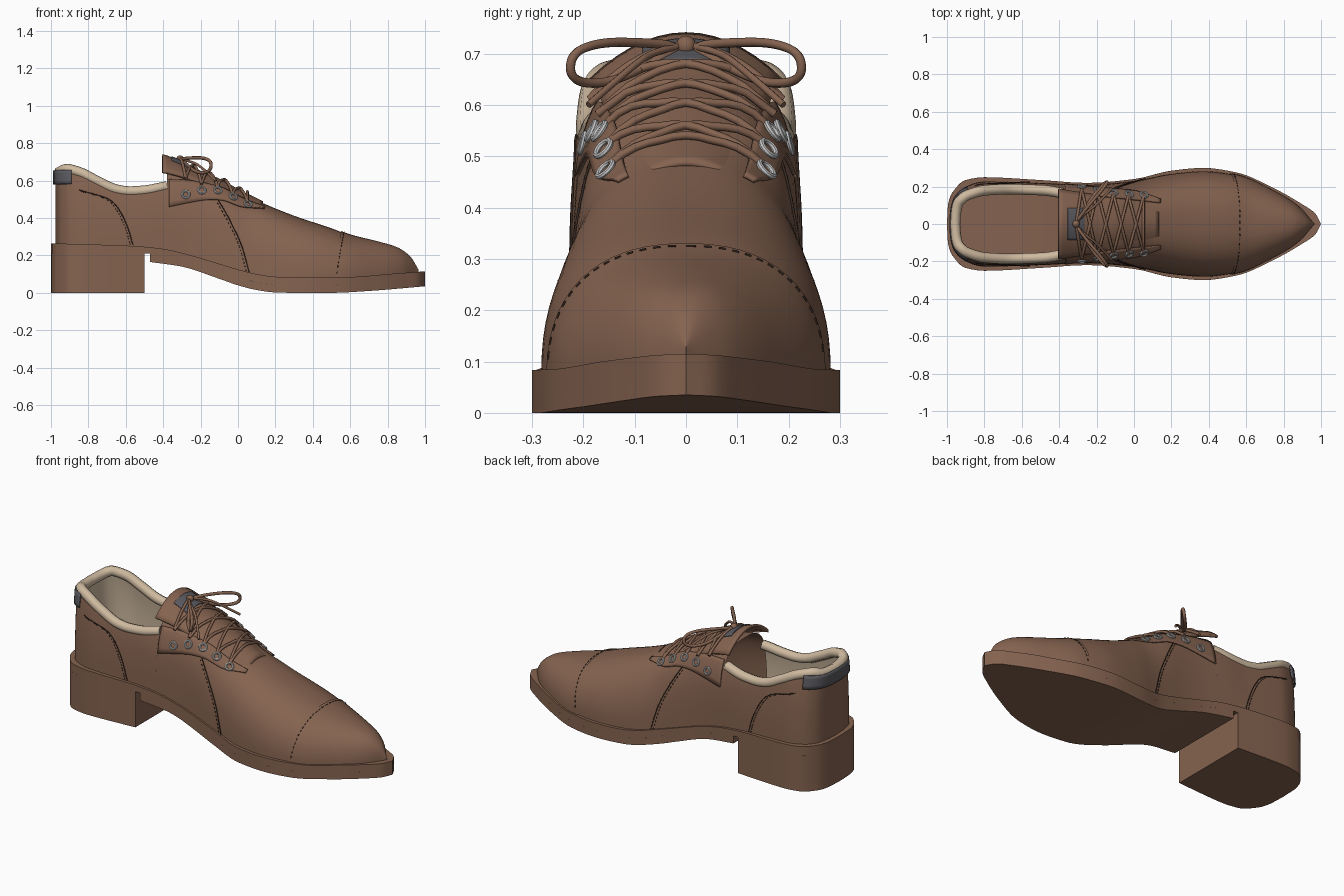
import bpy, bmesh, math
from mathutils import Vector

if "Cube" in bpy.data.objects:
    bpy.data.objects.remove(bpy.data.objects["Cube"])


def material(name, rgb):
    m = bpy.data.materials.new(name)
    m.use_nodes = True
    m.diffuse_color = (*rgb, 1)
    m.node_tree.nodes["Principled BSDF"].inputs["Base Color"].default_value = (*rgb, 1)
    return m


LEATHER = material("brown leather", (0.235, 0.125, 0.08))
LINING = material("beige lining", (0.62, 0.49, 0.35))
GREY = material("dark grey fabric", (0.10, 0.10, 0.115))
METAL = material("silver metal", (0.55, 0.55, 0.55))
THREAD = material("dark thread", (0.035, 0.02, 0.014))


def smooth_profile(*pts):
    """Monotone cubic through (x, value) pairs."""
    xs, ys = zip(*pts)
    s = [(ys[i + 1] - ys[i]) / (xs[i + 1] - xs[i]) for i in range(len(xs) - 1)]
    m = [s[0]] + [2 * a * b / (a + b) if a * b > 0 else 0 for a, b in zip(s, s[1:])] + [s[-1]]

    def f(x):
        x = min(max(x, xs[0]), xs[-1])
        i = next(k for k in range(len(s)) if x <= xs[k + 1])
        h = xs[i + 1] - xs[i]
        t = (x - xs[i]) / h
        return (ys[i] * (1 + 2 * t) * (1 - t) ** 2 + ys[i + 1] * t * t * (3 - 2 * t)
                + h * (m[i] * t * (1 - t) ** 2 - m[i + 1] * t * t * (1 - t)))
    return f


# Profiles along the length of the shoe
sole_w = smooth_profile((-1, 0), (-.995, .1), (-.97, .17), (-.9, .235), (-.8, .25), (-.5, .235), (-.25, .22),
                        (0, .24), (.2, .285), (.37, .3), (.55, .275), (.75, .19), (.9, .105), (.97, .055), (1, 0))
upper_w = smooth_profile((-.975, 0), (-.97, .08), (-.95, .15), (-.9, .2), (-.8, .228), (-.5, .22), (-.25, .21),
                         (0, .23), (.2, .268), (.37, .282), (.55, .26), (.75, .175), (.88, .095), (.965, 0))
welt_top = smooth_profile((-1, .265), (-.55, .25), (-.4, .235), (-.25, .2), (-.1, .155), (0, .125), (.1, .1),
                          (.2, .086), (.3, .083), (.6, .085), (.8, .1), (1, .115))
welt_low = smooth_profile((-1, .21), (-.47, .209), (-.3, .175), (-.1, .12), (0, .085), (.1, .055), (.2, .042),
                          (.5, .04), (.75, .055), (1, .075))
ground = smooth_profile((-.47, .165), (-.3, .14), (-.1, .075), (0, .04), (.1, .015), (.2, .002), (.3, 0),
                        (.5, 0), (.7, .01), (1, .035))
ridge = smooth_profile((-1, .9), (-.6, .8), (-.38, .67), (-.28, .655), (-.1, .595), (0, .54), (.12, .485),
                       (.3, .412), (.5, .345), (.6, .308), (.75, .272), (.85, .243), (.92, .195), (.965, .125))
power = smooth_profile((-1, 2.5), (-.6, 2.5), (-.38, 3.4), (-.1, 3.2), (.1, 2.5), (1, 2.2))
rim = smooth_profile((-.975, .645), (-.93, .665), (-.85, .648), (-.75, .6), (-.65, .555), (-.58, .545),
                     (-.5, .55), (-.38, .575))
tongue_z = smooth_profile((-.4, .735), (-.3, .695), (-.2, .645), (-.1, .603), (0, .548), (.13, .484))


def finish(ob, mat):
    ob.data.materials.append(mat)
    if ob.type == "MESH":
        bpy.ops.object.select_all(action="DESELECT")
        ob.select_set(True)
        bpy.context.view_layer.objects.active = ob
        bpy.ops.object.shade_smooth_by_angle(angle=math.radians(40))
    return ob


def grid(name, rows, mat, closed=False, thick=0):
    """Skin rows of points; closed rows get end caps."""
    bm = bmesh.new()
    vs = [[bm.verts.new(p) for p in r] for r in rows]
    n = len(vs[0])
    for a, b in zip(vs, vs[1:]):
        for j in range(n if closed else n - 1):
            k = (j + 1) % n
            bm.faces.new((a[j], a[k], b[k], b[j]))
    if closed:
        bm.faces.new(vs[0])
        bm.faces.new(vs[-1])
    bmesh.ops.remove_doubles(bm, verts=bm.verts, dist=1e-4)
    bmesh.ops.recalc_face_normals(bm, faces=bm.faces)
    me = bpy.data.meshes.new(name)
    bm.to_mesh(me)
    bm.free()
    ob = bpy.data.objects.new(name, me)
    bpy.context.collection.objects.link(ob)
    finish(ob, mat)
    if thick:
        mod = ob.modifiers.new("thickness", "SOLIDIFY")
        mod.thickness, mod.offset = thick, 0
    return ob


def tube(name, paths, radius, mat, cyclic=False, kind="POLY"):
    cu = bpy.data.curves.new(name, "CURVE")
    cu.dimensions = "3D"
    cu.bevel_depth, cu.bevel_resolution, cu.use_fill_caps = radius, 2, True
    for pts in paths:
        sp = cu.splines.new(kind)
        sp.points.add(len(pts) - 1)
        for p, q in zip(sp.points, pts):
            p.co = (*q, 1)
        sp.use_cyclic_u = cyclic
        if kind == "NURBS":
            sp.order_u, sp.use_endpoint_u = 3, not cyclic
        sp.use_smooth = True
    ob = bpy.data.objects.new(name, cu)
    bpy.context.collection.objects.link(ob)
    return finish(ob, mat)


def spread(a, b, n):
    return [a + (b - a) * (1 - math.cos(math.pi * i / n)) / 2 for i in range(n + 1)]


def even(a, b, n):
    return [a + (b - a) * i / n for i in range(n + 1)]


# Upper surface: superellipse cross-sections, th = 0 at the sole, pi/2 at the ridge
def raw(x, th, side):
    e, zb = 2 / power(x), welt_top(x) - .01
    return Vector((x, side * upper_w(x) * max(math.cos(th), 0) ** e,
                   zb + (ridge(x) - zb) * max(math.sin(th), 0) ** e))


def normal(x, th, side):
    n = (raw(x + .003, th, side) - raw(x - .003, th, side)).cross(raw(x, th + .02, side) - raw(x, th - .02, side))
    n.normalize()
    out = raw(x, th, side) - Vector((min(max(x, -.8), .75), 0, welt_top(x) + .1))
    return n if n.dot(out) > 0 else -n


def surf(x, th, side, off=0.0):
    p = raw(x, th, side)
    return p + normal(x, th, side) * off if off else p


def th_z(x, z):
    zb = welt_top(x) - .01
    f = min(max((z - zb) / (ridge(x) - zb), 0), 1)
    return math.asin(f ** (power(x) / 2))


def th_y(x, y):
    return math.acos(min(y / upper_w(x), 1) ** (power(x) / 2))


def slab(name, x0, x1, low, top, mat):
    rows = [[(x, -sole_w(x), low(x)), (x, sole_w(x), low(x)), (x, sole_w(x), top(x)), (x, -sole_w(x), top(x))]
            for x in spread(x0, x1, 64)]
    return grid(name, rows, mat, closed=True)


# Sole and heel
slab("welt", -1, 1, welt_low, welt_top, LEATHER)
slab("outsole", -.47, 1, ground, welt_low, LEATHER)
slab("heel_block", -1, -.5, lambda x: 0, welt_low, LEATHER)

# Vamp, quarters and padded collar
half = math.pi / 2
arch = [(t, -1) for t in even(0, half, 18)] + [(t, 1) for t in even(half, 0, 18)[1:]]
grid("vamp", [[surf(x, t, s) for t, s in arch] for x in spread(-.38, .965, 64)], LEATHER)
back = [(x, 1) for x in spread(-.38, -.975, 40)] + [(x, -1) for x in spread(-.975, -.38, 40)[1:]]
grid("quarters", [[surf(x, t, s) for t in even(0, th_z(x, rim(x)), 12)] for x, s in back], LEATHER)
grid("inner_lining", [[surf(x, t, s, -.012) for t in even(0, th_z(x, rim(x)), 12)] for x, s in back], LINING)
tube("collar", [[surf(x, th_z(x, rim(x)), s, -.018) for x, s in back]], .028, LINING)

# Toe cap, heel tab and eyelet facings lie just above the upper
grid("toe_cap", [[surf(.51 + .04 * math.sin(t) + u * (.95 - .51 - .04 * math.sin(t)), t, s, .005 * (1 - u))
                  for t, s in arch] for u in spread(0, 1, 32)], LEATHER)
tab = [(x, s) for x, s in back if x < -.875]
grid("heel_tab", [[surf(x, t, s, .009) for t in even(th_z(x, .58), th_z(x, .655), 4)] for x, s in tab], GREY, thick=.008)
face_low = smooth_profile((-.37, .206), (-.2, .19), (0, .172), (.14, .13))
face_top = smooth_profile((-.37, .165), (0, .125), (.14, .11))
for s, label in ((1, "left"), (-1, "right")):
    grid(label + "_eyelet_facing", [[surf(x, t, s, .007) for t in even(th_y(x, face_low(x)), th_y(x, face_top(x)), 6)]
                                    for x in even(-.37, .14, 24)], LEATHER, thick=.008)


# Tongue and its patch
def tongue_at(x, y):
    return tongue_z(x) - (.085 if x < -.2 else .085 + (x + .2) * .14) * (y / .18) ** 2


def tongue_rows(x0, x1, w0, w1, off):
    return [[(x, y, tongue_at(x, y) + off) for y in even(-w, w, 14)]
            for x, w in zip(even(x0, x1, 24), even(w0, w1, 24))]


grid("tongue", tongue_rows(-.405, .13, .185, .1, 0), LEATHER, thick=.014)
grid("tongue_patch", tongue_rows(-.355, -.265, .085, .085, .01), GREY, thick=.006)

# Eyelets
holes = [(-.28, .188), (-.195, .172), (-.11, .158), (-.03, .152), (.05, .148)]
for s, label in ((1, "left"), (-1, "right")):
    for i, (x, y) in enumerate(holes):
        t = th_y(x, y)
        bpy.ops.mesh.primitive_torus_add(major_radius=.019, minor_radius=.006, major_segments=20, minor_segments=8,
                                         location=surf(x, t, s, .014))
        ob = bpy.context.object
        ob.name = f"{label}_eyelet_{i + 1}"
        ob.rotation_euler = normal(x, t, s).to_track_quat("Z", "Y").to_euler()
        finish(ob, METAL)


# Laces cross over the tongue, ending in a bow
def lace_path(a, b, s):
    pts = []
    for u in even(0, 1, 12):
        x, y = a[0] + (b[0] - a[0]) * u, s * (a[1] - (a[1] + b[1]) * u)
        pts.append((x, y, max(tongue_at(x, y), raw(x, th_y(x, abs(y)), 1).z) + .018))
    return pts


crosses = [lace_path(a, b, s) for a, b in zip(holes, holes[1:]) for s in (1, -1)]
crosses.append(lace_path(holes[-1], holes[-1], 1))
knot = (-.31, .0)
crosses += [lace_path(holes[0], knot, s) for s in (1, -1)]
tube("laces", crosses, .008, LEATHER)
loop = [(-.31, .01, .715), (-.25, .09, .722), (-.18, .17, .722), (-.14, .225, .7), (-.15, .225, .645),
        (-.22, .15, .64), (-.28, .05, .69)]
tail = [(-.31, .01, .715), (-.26, .06, .705), (-.2, .1, .68), (-.12, .19, .6)]
tube("bow_loops", [[(x, s * y, z) for x, y, z in loop] for s in (1, -1)], .009, LEATHER, True, "NURBS")
tube("lace_tails", [[(x, s * y, z) for x, y, z in tail] for s in (1, -1)], .007, LEATHER, False, "NURBS")
bpy.ops.mesh.primitive_uv_sphere_add(segments=16, ring_count=8, radius=.02, location=(-.31, 0, .715))
bpy.context.object.name = "bow_knot"
finish(bpy.context.object, LEATHER)


# Seams with a row of dashed stitches beside them
def seam(name, x_of_z, z0, z1):
    def line(shift, n):
        return [[surf(x_of_z(z) + shift, th_z(x_of_z(z) + shift, z), s, .002) for z in even(z0, z1, n)]
                for s in (1, -1)]
    tube(name + "_seam", line(0, 30), .0025, THREAD)
    tube(name + "_stitches", [p[i:i + 3] for p in line(-.014, 80) for i in range(0, 78, 4)], .002, THREAD)


seam("side", smooth_profile((.09, .065), (.25, .02), (.4, -.05), (.52, -.12)), .095, .515)
seam("counter", smooth_profile((.25, -.56), (.35, -.59), (.45, -.64), (.5, -.69), (.55, -.85)), .255, .55)
cap = [surf(.525 + .04 * math.sin(t), t, s, .006) for t, s in
       [(t, -1) for t in even(.08, half, 60)] + [(t, 1) for t in even(half, .08, 60)[1:]]]
tube("toe_cap_stitches", [cap[i:i + 3] for i in range(0, 118, 4)], .002, THREAD)
